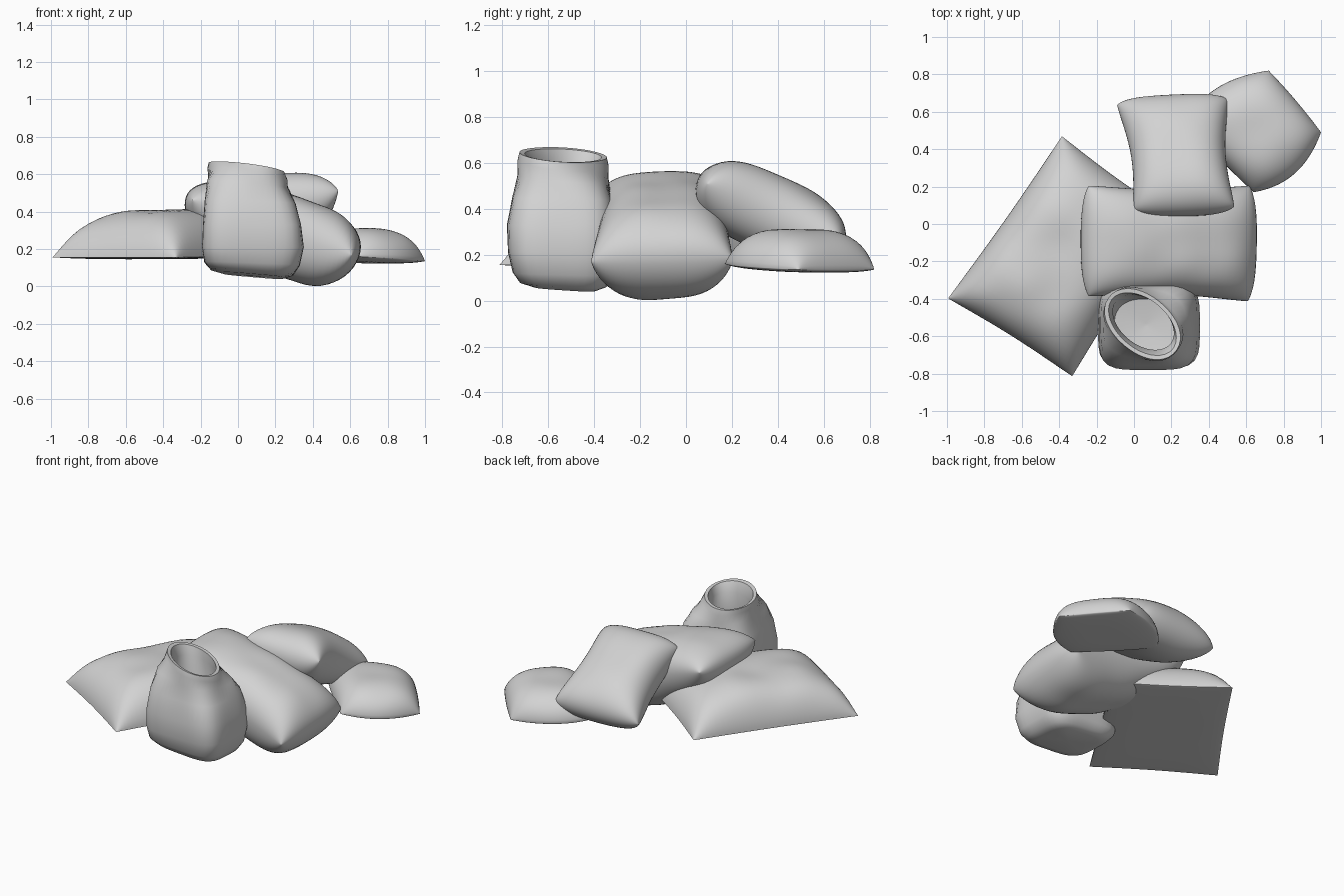
import bpy, bmesh, math
from mathutils import Vector, noise

if "Cube" in bpy.data.objects:
    bpy.data.objects.remove(bpy.data.objects["Cube"])

cloth = bpy.data.materials.new("grey cloth")
cloth.diffuse_color = (0.65, 0.65, 0.65, 1)
cloth.use_nodes = True
cloth.node_tree.nodes["Principled BSDF"].inputs["Base Color"].default_value = cloth.diffuse_color


def finish(bm, name, angle=60):
    bmesh.ops.remove_doubles(bm, verts=bm.verts, dist=0.0005)
    bmesh.ops.recalc_face_normals(bm, faces=bm.faces)
    me = bpy.data.meshes.new(name)
    bm.to_mesh(me)
    bm.free()
    me.materials.append(cloth)
    ob = bpy.data.objects.new(name, me)
    bpy.context.collection.objects.link(ob)
    bpy.ops.object.select_all(action='DESELECT')
    ob.select_set(True)
    bpy.context.view_layer.objects.active = ob
    bpy.ops.object.shade_smooth_by_angle(angle=math.radians(angle))


def pillow(name, corners, up, down, pinch_u=0.0, pinch_v=0.0, rounding=0.0,
           p=3.0, k=0.5, bias=0.0, n=32):
    """Stuffed sack between four seam corners, ordered (-u-v, +u-v, +u+v, -u+v).
    bias fills the +u end more than the -u end."""
    c = [Vector(q) for q in corners]
    normal = (c[1] - c[0] + c[2] - c[3]).cross(c[3] - c[0] + c[2] - c[1]).normalized()
    if normal.z < 0:
        normal.negate()
    bm = bmesh.new()
    for height in (up, -down):
        rows = []
        for i in range(n + 1):
            row = []
            for j in range(n + 1):
                u = math.sin(math.pi / 2 * (2 * i / n - 1))
                v = math.sin(math.pi / 2 * (2 * j / n - 1))
                full = max(0, (1 - abs(u) ** p) * (1 - abs(v) ** p)) ** k
                # sides pulled in between the corners, corners rounded off
                r = 1 - rounding * (u * v) ** 4
                a = u * r * (1 - pinch_u * (1 - v * v))
                b = v * r * (1 - pinch_v * (1 - u * u))
                pt = (c[0] * (1 - a) * (1 - b) + c[1] * (1 + a) * (1 - b)
                      + c[2] * (1 + a) * (1 + b) + c[3] * (1 - a) * (1 + b)) / 4
                crease = 0.05 * noise.noise(pt * 5) * full
                row.append(bm.verts.new(pt + normal * height * (full * (1 + bias * u) + crease)))
            rows.append(row)
        for i in range(n):
            for j in range(n):
                bm.faces.new((rows[i][j], rows[i + 1][j], rows[i + 1][j + 1], rows[i][j + 1]))
    finish(bm, name)


# Large flat-bottomed sack on the left
pillow("large_sack",
       [(-1.0, -0.4, 0.155), (-0.33, -0.82, 0.155), (0.22, 0.04, 0.165), (-0.385, 0.475, 0.16)],
       0.25, 0.012, pinch_u=0.03, pinch_v=0.03, rounding=0.01, p=4, k=0.6)

# Long sack leaning over the large one
pillow("leaning_sack",
       [(-0.265, -0.4, 0.47), (0.63, -0.43, 0.16), (0.64, 0.22, 0.17), (-0.265, 0.22, 0.48)],
       0.19, 0.235, pinch_u=-0.03, pinch_v=0.12, rounding=0.05, p=3, k=0.5, bias=0.17)

# Sack sloping down to the back
pillow("back_sack",
       [(-0.02, 0.05, 0.53), (0.56, 0.07, 0.52), (0.53, 0.69, 0.24), (-0.12, 0.66, 0.24)],
       0.165, 0.175, pinch_u=0.18, pinch_v=-0.02, rounding=0.08, p=3, k=0.5)

# Small sack at the back right, seam end outwards
pillow("small_sack",
       [(0.28, 0.54, 0.16), (0.64, 0.17, 0.16), (1.0, 0.49, 0.135), (0.72, 0.82, 0.135)],
       0.165, 0.02, pinch_u=-0.3, pinch_v=-0.03, p=3, k=0.5)

# Upright open sack: rings of (z, cx, cy, half x, half y, squareness, turn, rim tilt)
rings = [
    (0.055, 0.08, -0.53, 0.01, 0.01, 2, 0, 0.5),
    (0.058, 0.08, -0.53, 0.16, 0.14, 4, 0, 0.5),
    (0.075, 0.075, -0.535, 0.22, 0.19, 4, 0, 0.4),
    (0.12, 0.075, -0.54, 0.255, 0.215, 4.5, 0, 0.2),
    (0.21, 0.08, -0.545, 0.272, 0.23, 4.5, 0, 0),
    (0.33, 0.075, -0.545, 0.262, 0.235, 4.5, 0, 0),
    (0.45, 0.065, -0.54, 0.243, 0.215, 4, 0, 0.2),
    (0.54, 0.055, -0.535, 0.215, 0.19, 3, -10, 0.6),
    (0.60, 0.05, -0.535, 0.23, 0.16, 2.3, -38, 1),
    (0.635, 0.045, -0.535, 0.23, 0.15, 2.1, -40, 1),
    (0.632, 0.045, -0.535, 0.21, 0.13, 2, -40, 1),
    (0.57, 0.05, -0.525, 0.185, 0.12, 2, -38, 0.8),
    (0.45, 0.06, -0.53, 0.18, 0.14, 2.2, -20, 0.3),
    (0.34, 0.065, -0.54, 0.17, 0.14, 2.5, 0, 0),
    (0.32, 0.065, -0.54, 0.01, 0.01, 2, 0, 0),
]
bm = bmesh.new()
N = 48
loops = []
for z, cx, cy, a, b, sq, turn, tilt in rings:
    loop = []
    for i in range(N):
        t = 2 * math.pi * i / N
        s = t - math.radians(turn)
        r = (abs(math.cos(s) / a) ** sq + abs(math.sin(s) / b) ** sq) ** (-1 / sq)
        x, y = r * math.cos(t), r * math.sin(t)
        loop.append(bm.verts.new((cx + x, cy + y, z - tilt * (0.17 * x + 0.13 * y))))
    loops.append(loop)
for lo, hi in zip(loops, loops[1:]):
    for i in range(N):
        j = (i + 1) % N
        bm.faces.new((lo[i], lo[j], hi[j], hi[i]))
bm.faces.new(loops[0])
bm.faces.new(loops[-1])
finish(bm, "open_sack", 50)
